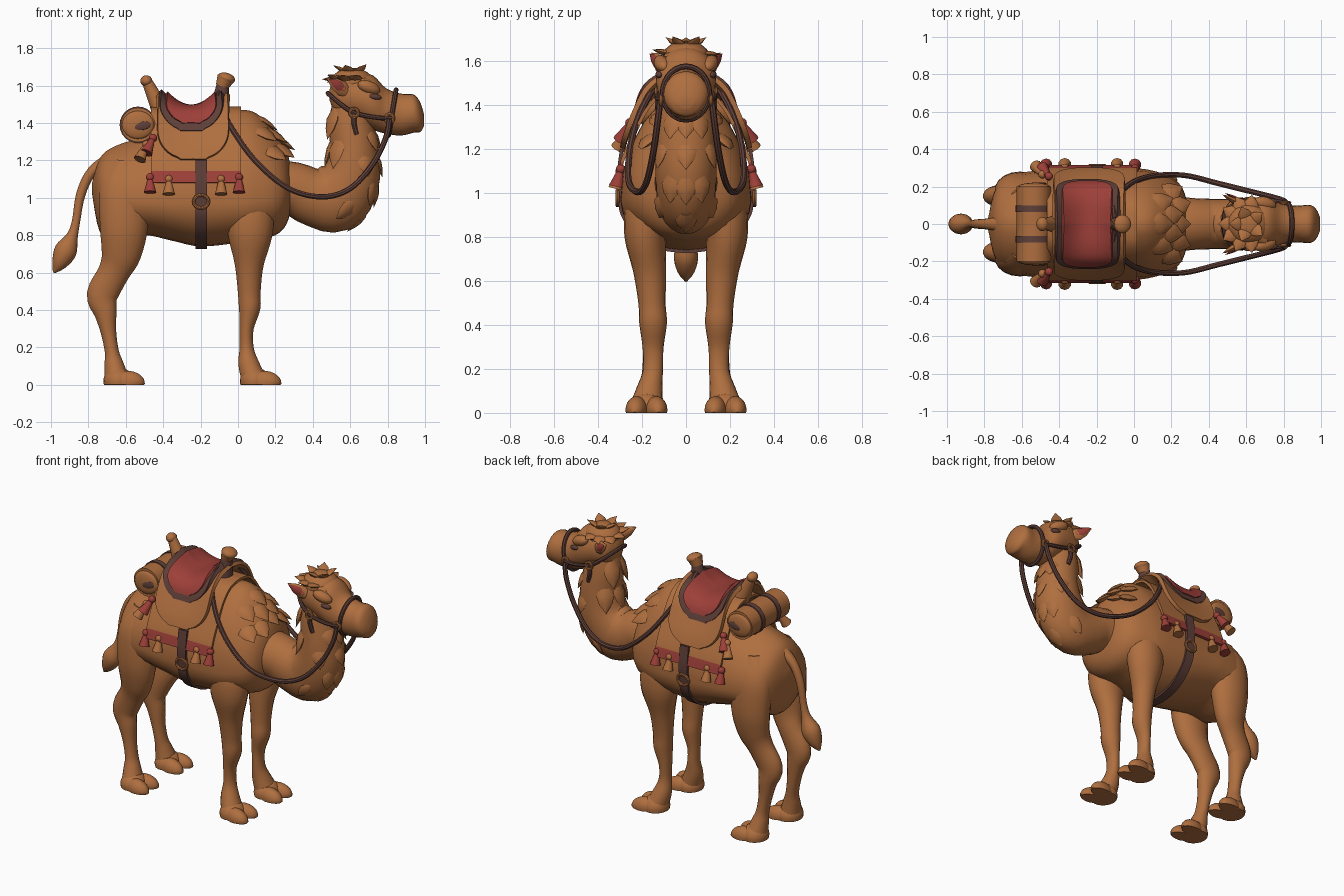
import bpy, bmesh, math, random
from mathutils import Vector as V, Matrix, Euler

if "Cube" in bpy.data.objects:
    bpy.data.objects.remove(bpy.data.objects["Cube"])
random.seed(4)

def material(name, rgb):
    m = bpy.data.materials.new(name)
    m.diffuse_color = (*rgb, 1)
    m.use_nodes = True
    m.node_tree.nodes["Principled BSDF"].inputs["Base Color"].default_value = m.diffuse_color
    return m

TAN = material("camel_tan", (0.43, 0.158, 0.05))
DARK = material("dark_leather", (0.115, 0.05, 0.04))
RED = material("red_cloth", (0.34, 0.05, 0.04))

def finish(name, bm, *mats):
    bmesh.ops.recalc_face_normals(bm, faces=bm.faces)
    me = bpy.data.meshes.new(name)
    bm.to_mesh(me)
    for m in mats:
        me.materials.append(m)
    ob = bpy.data.objects.new(name, me)
    bpy.context.collection.objects.link(ob)
    return ob

def spline(keys, n):
    out = []
    for i in range(len(keys) - 1):
        p = [keys[max(0, min(len(keys) - 1, i + k))] for k in (-1, 0, 1, 2)]
        for t in (s / n for s in range(n)):
            out.append([0.5 * (2 * b + (c - a) * t + (2 * a - 5 * b + 4 * c - d) * t * t
                        + (3 * b - a - 3 * c + d) * t ** 3) for a, b, c, d in zip(*p)])
    return out + [list(keys[-1])]

def skin(bm, rings):
    vs, n = [[bm.verts.new(p) for p in r] for r in rings], len(rings[0])
    for r0, r1 in zip(vs, vs[1:]):
        for j in range(n):
            bm.faces.new((r0[j], r0[(j + 1) % n], r1[(j + 1) % n], r1[j]))
    bm.faces.new(vs[0])
    bm.faces.new(vs[-1])

def loft(name, keys, mat, n=4, sides=24, upright=False, power=1):
    """Keys are x, y, z, depth radius, y radius (and optional upper depth radius)."""
    ks, rings = spline(keys, n), []
    for i, k in enumerate(ks):
        p, q = ks[max(0, i - 1)], ks[min(len(ks) - 1, i + 1)]
        T = V((1, 0, 0)) if upright else V((q[0] - p[0], 0, q[2] - p[2])).normalized()
        ring = []
        for j in range(sides):
            c, s = math.cos(math.tau * j / sides), math.sin(math.tau * j / sides)
            a = k[5] if len(k) > 5 and s > 0 else k[3]
            c = math.copysign(abs(c) ** power, c) if s > 0 else c
            ring.append(V(k[:3]) + V((-T.z, 0, T.x)) * a * s + V((0, k[4] * c, 0)))
        rings.append(ring)
    bm = bmesh.new()
    skin(bm, rings)
    finish(name, bm, mat)
    return rings

def ball(name, loc, scale, mat, rot=(0, 0, 0)):
    bm = bmesh.new()
    bmesh.ops.create_uvsphere(bm, u_segments=20, v_segments=12, radius=1,
                              matrix=Matrix.LocRotScale(V(loc), Euler(rot), V(scale)))
    for v in bm.verts:
        v.co.z = max(0, v.co.z)
    finish(name, bm, mat)

def rod(name, a, b, r1, r2, mat, sides=20):
    a, b, bm = V(a), V(b), bmesh.new()
    bmesh.ops.create_cone(bm, cap_ends=True, segments=sides, radius1=r1, radius2=r2, depth=(b - a).length,
                          matrix=Matrix.LocRotScale((a + b) / 2, (b - a).to_track_quat('Z', 'Y'), None))
    finish(name, bm, mat)

def tube(name, pts, r, mat, cyclic=False):
    cu = bpy.data.curves.new(name, 'CURVE')
    cu.dimensions, cu.bevel_depth, cu.bevel_resolution, cu.use_fill_caps = '3D', r, 2, True
    pts = pts if cyclic else spline(pts, 6)
    sp = cu.splines.new('POLY')
    sp.points.add(len(pts) - 1)
    for p, c in zip(sp.points, pts):
        p.co = (*c, 1)
    sp.use_cyclic_u = cyclic
    cu.materials.append(mat)
    bpy.context.collection.objects.link(bpy.data.objects.new(name, cu))

def circle(n):
    return [(math.cos(math.tau * k / n), math.sin(math.tau * k / n)) for k in range(n)]

def tufts(name, items, mat=TAN, flat=0.35):
    """Flattened pointed locks: (root, direction, outward, length, width)."""
    bm = bmesh.new()
    for root, d, out, length, w in items:
        d = d.normalized()
        side = d.cross(out).normalized()
        up = side.cross(d)
        skin(bm, [[root + d * length * f + side * w * g * c + up * w * flat * g * s for c, s in circle(8)]
                  for f, g in ((-0.3, 0.5), (0.15, 1), (0.55, 0.75), (1, 0.02))])
    finish(name, bm, mat)

def drape(name, profile, cx, hx, mats, lift=0, round_from=1.0, thick=0.016, red_below=0):
    """Sheet hung over the back: half profile of (y, z), mirrored, swept along x."""
    half = spline(profile, 5)
    m, nu, bm, rows = len(half) - 1, 12, bmesh.new(), []
    for i in range(-m, m + 1):
        (y, z), s = half[abs(i)], abs(i) / m
        w = 1 if s <= round_from else max(0.35, math.sqrt(max(0, 1 - ((s - round_from) / (1 - round_from)) ** 2)))
        rows.append([bm.verts.new((cx + hx * w * u, math.copysign(y, i), z + lift * u * u * (1 - s)))
                     for u in (2 * k / nu - 1 for k in range(nu + 1))])
    for r0, r1 in zip(rows, rows[1:]):
        for k in range(nu):
            f = bm.faces.new((r0[k], r0[k + 1], r1[k + 1], r1[k]))
            f.material_index = int(f.calc_center_median().z < red_below)
    mod = finish(name, bm, *mats).modifiers.new("thickness", 'SOLIDIFY')
    mod.thickness, mod.offset = thick, 0

# Body with hump, neck, head, tail
body = loft("body", [(-.78, 0, 1.05, .03, .03, .03), (-.74, 0, 1.02, .2, .19, .19), (-.66, 0, 1, .23, .26, .275),
    (-.5, 0, .98, .18, .287, .35), (-.35, 0, .97, .2, .293, .43), (-.2, 0, .97, .23, .298, .48), (0, 0, .97, .21, .298, .5),
    (.1, 0, .98, .2, .285, .47), (.2, 0, 1, .2, .25, .35), (.26, 0, 1.02, .16, .19, .23), (.29, 0, 1.03, .06, .09, .1)],
    TAN, upright=True, power=1.25)
neck = loft("neck", [(.15, 0, 1.05, .16, .16), (.3, 0, 1.045, .145, .14), (.4, 0, 1.005, .155, .135), (.52, 0, 1.0, .185, .135),
    (.6, 0, 1.1, .16, .14), (.62, 0, 1.25, .13, .135), (.605, 0, 1.4, .12, .12), (.61, 0, 1.52, .1, .1)], TAN)
loft("head", [(.49, 0, 1.55, .03, .03), (.53, 0, 1.55, .11, .1), (.63, 0, 1.54, .13, .13), (.72, 0, 1.51, .145, .135),
    (.79, 0, 1.465, .122, .108), (.87, 0, 1.445, .112, .098), (.94, 0, 1.45, .102, .102), (.975, 0, 1.43, .078, .078),
    (.995, 0, 1.415, .03, .035)], TAN, upright=True)
loft("tail", [(-.66, 0, 1.22, .04, .05), (-.78, 0, 1.14, .028, .03), (-.84, 0, 1.02, .025, .025), (-.865, 0, .88, .022, .022),
    (-.885, 0, .8, .03, .03), (-.92, 0, .72, .06, .055), (-.955, 0, .65, .042, .042), (-.985, 0, .6, .006, .006)], TAN, sides=16)

# Fur locks on tail, neck, hump and crown
tufts("tail_tuft", [(V((-.93, 0, .71)), V((-.9, 0, -1)), V((0, 1, 0)), .09, .035)])
items = []
for n, i in enumerate(range(13, 25, 3)):
    for j in range(14 + 2 * (n % 2), 23 - n % 2, 2 if n % 2 else 4):
        p, c = neck[i][j], sum(neck[i], V()) / 24
        out = (p - c).normalized()
        items.append((p - out * .01, neck[i - 1][j] - p + out * .01, out, .1, .05))
for i, js in ((21, (3, 6, 9)), (25, (4, 8))):
    for j in js:
        p, c = neck[i][j], sum(neck[i], V()) / 24
        out = (p - c).normalized()
        items.append((p - out * .005, V((0, 0, -1)) + out * .3, out, .13, .055))
tufts("neck_fur", items)
items = []
for i, js in ((29, (4, 6, 8)), (31, (3, 5, 7, 9)), (33, (4, 6, 8))):
    for p in (body[i][j] for j in js):
        out = V((.35, p.y * 3, .6)).normalized()
        items.append((p - out * .014, V((.8, p.y * 2.2, -.5)), out, .11, .06))
tufts("hump_fur", items)
ball("crown", (.61, 0, 1.615), (.115, .11, .08), TAN)
items = []
for k, (c, s) in enumerate(circle(10)):
    items.append((V((.6 + .07 * c, .08 * s, 1.635)), V((c - .2, s, random.uniform(-.3, .4))), V((0, 0, 1)), .08, .045))
    if k % 2:
        items.append((V((.61 + .03 * c, .03 * s, 1.67)), V((c - .1, s, .6)), V((0, 0, 1)), .08, .04))
tufts("crown_fur", items)

for s in (-1, 1):
    # Legs and two-toed feet
    loft("front_leg", [(.06, s * .14, 1.08, .08, .08), (.065, s * .165, .95, .125, .11), (.065, s * .185, .8, .12, .095),
        (.06, s * .165, .64, .078, .075), (.06, s * .155, .5, .062, .062), (.062, s * .15, .41, .058, .063),
        (.046, s * .15, .3, .038, .048), (.046, s * .15, .2, .038, .045), (.055, s * .165, .12, .055, .058),
        (.08, s * .18, .04, .065, .075)], TAN, sides=18)
    loft("hind_leg", [(-.6, s * .14, 1.2, .06, .05), (-.61, s * .17, 1.06, .13, .095), (-.61, s * .19, .85, .13, .09),
        (-.625, s * .18, .7, .108, .075), (-.665, s * .16, .6, .085, .064), (-.725, s * .15, .48, .085, .056),
        (-.708, s * .15, .38, .06, .052), (-.692, s * .15, .28, .042, .046), (-.675, s * .155, .18, .038, .046),
        (-.665, s * .165, .12, .05, .055), (-.65, s * .18, .04, .065, .075)], TAN, sides=18)
    for name, x in (("front", .08), ("hind", -.65)):
        ball(name + "_heel", (x + .01, s * .18, .02), (.08, .088, .075), TAN)
        for t in (-1, 1):
            ball(name + "_toe", (x + .065, s * .18 + t * .045, .015), (.088, .05, .06), TAN, (0, .12, t * .12))
    # Face details and ears
    ball("brow", (.7, s * .11, 1.59), (.065, .035, .034), TAN, (0, .35, -s * .25))
    ball("eye", (.735, s * .124, 1.54), (.034, .014, .015), DARK, (0, .15, -s * .2))
    ball("nostril", (.962, s * .055, 1.49), (.012, .02, .005), DARK, (0, .7, s * .5))
    root, way, out = V((.57, s * .11, 1.575)), V((-.75, s * .36, .5)), V((.35, s, .1)).normalized()
    tufts("ear", [(root, way, out, .125, .042)], flat=.5)
    tufts("ear_inner", [(root + way * .03 + out * .014, way, out, .085, .027)], RED, .35)
    # Bridle and reins
    tube("cheek_strap", [(.82, s * .11, 1.425), (.73, s * .127, 1.43), (.62, s * .128, 1.455), (.55, s * .115, 1.5),
                         (.49, s * .06, 1.55), (.48, 0, 1.56)], .012, DARK)
    tube("throat_strap", [(.62, s * .128, 1.45), (.62, s * .128, 1.4), (.635, s * .12, 1.34)], .014, DARK)
    for x, y, z in ((.81, .114, 1.425), (.62, .135, 1.455)):
        tube("bridle_ring", [(x + .022 * c, s * y, z + .022 * d) for c, d in circle(14)], .009, TAN, True)
    tube("rein", [(-.1, s * .03, 1.56), (-.1, s * .13, 1.5), (-.02, s * .215, 1.35), (.1, s * .257, 1.19), (.27, s * .26, 1.05),
                  (.45, s * .217, 1.005), (.6, s * .18, 1.05), (.72, s * .15, 1.18), (.79, s * .13, 1.32), (.81, s * .118, 1.42)],
         .015, DARK)
    # Tassels along the blanket hem and below the bedroll
    for x, z, y, mat in ((-.47, 1.11, .297, RED), (-.37, 1.1, .3, TAN), (-.09, 1.1, .3, TAN),
                         (.005, 1.11, .297, RED), (-.455, 1.32, .255, RED), (-.49, 1.285, .265, TAN)):
        high = z > 1.2
        ball("tassel_knot", (x, s * y, z), (.022, .022, .022), mat)
        rod("tassel", (x, s * y, z), (x - .035 * high, s * (y + .02 + .025 * high), z - .08), .012, .034, mat, 10)
    tube("girth_buckle", [(-.197 + .04 * c, s * .312, .98 + .035 * d) for c, d in circle(16)], .009, TAN, True)
    # Bedroll straps and ends
    rod("bedroll_strap", (-.535, s * .065, 1.39), (-.535, s * .1, 1.39), .098, .098, DARK, 24)
    ball("bedroll_end", (-.535, s * .2, 1.39), (.085, .02, .075), TAN)
    ball("bedroll_core", (-.51, s * .217, 1.385), (.045, .006, .022), DARK, (0, -.2, 0))

tube("noseband", [(.825 + .02 * d, .106 * c, 1.456 + .122 * d) for c, d in circle(28)], .013, DARK, True)

# Saddle blanket, flaps, rimmed seat and girth
drape("blanket", [(0, 1.48), (.1, 1.46), (.18, 1.38), (.24, 1.26), (.285, 1.16), (.307, 1.08)], -.225, .24,
      (TAN, RED), red_below=1.145)
drape("saddle_flap", [(0, 1.47), (.1, 1.465), (.18, 1.42), (.235, 1.33), (.27, 1.26), (.29, 1.205)], -.24, .19,
      (TAN,), lift=.09, round_from=.6, thick=.024)
drape("seat_rim", [(0, 1.475), (.1, 1.472), (.17, 1.45), (.205, 1.405), (.226, 1.355)], -.25, .17,
      (DARK,), lift=.095, round_from=.5, thick=.03)
drape("seat", [(0, 1.48), (.1, 1.477), (.165, 1.46), (.198, 1.43), (.214, 1.395)], -.25, .138,
      (RED,), lift=.075, round_from=.5, thick=.038)
drape("girth", [(0, .735), (.12, .752), (.225, .815), (.288, .9), (.301, .98), (.307, 1.08), (.293, 1.2)], -.197, .031, (DARK,))

# Saddle horns and bedroll
rod("pommel_post", (-.1, 0, 1.46), (-.08, 0, 1.62), .055, .03, DARK)
rod("pommel_knob", (-.085, 0, 1.595), (-.065, 0, 1.64), .035, .048, TAN)
ball("pommel_cap", (-.062, 0, 1.64), (.048, .05, .028), TAN, (0, .3, 0))
rod("cantle_post", (-.41, 0, 1.46), (-.485, 0, 1.62), .05, .028, TAN)
ball("cantle_cap", (-.49, 0, 1.625), (.032, .038, .03), TAN)
rod("bedroll", (-.535, -.2, 1.39), (-.535, .2, 1.39), .092, .092, TAN, 24)

# Turn curves into meshes, then smooth while keeping sharp edges
for step in (lambda: bpy.ops.object.convert(target='MESH'), lambda: bpy.ops.object.shade_smooth_by_angle(angle=0.7)):
    bpy.ops.object.select_all(action='SELECT')
    bpy.context.view_layer.objects.active = bpy.data.objects["body"]
    step()
